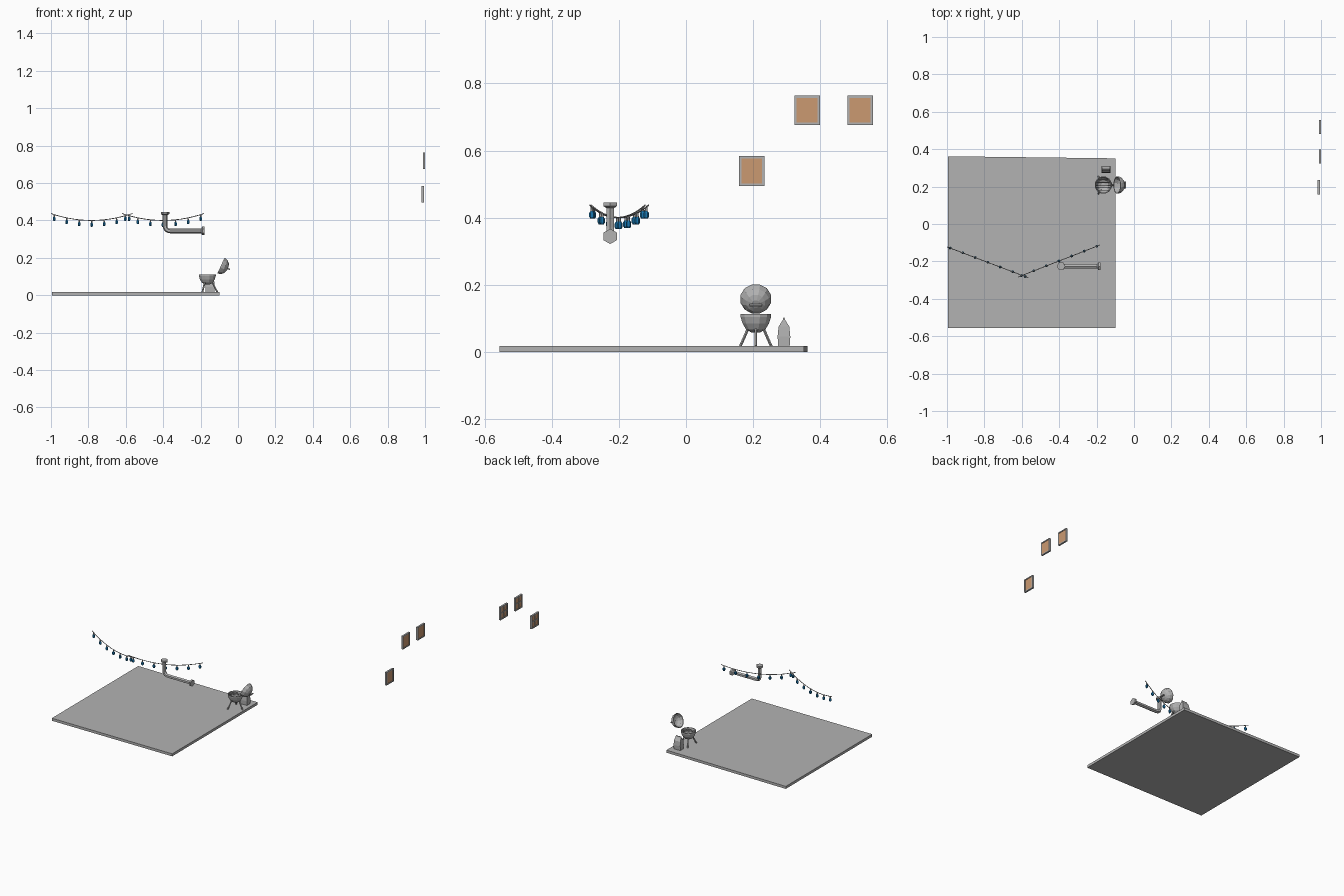
import bpy, bmesh, math
from mathutils import Vector, Matrix

default = bpy.data.objects.get("Cube")
if default:
    bpy.data.objects.remove(default)


def material(name, rgb):
    m = bpy.data.materials.new(name)
    m.use_nodes = True
    m.diffuse_color = (*rgb, 1)
    m.node_tree.nodes["Principled BSDF"].inputs["Base Color"].default_value = (*rgb, 1)
    return m


GREY = material("grey", (0.45, 0.45, 0.45))
TAN = material("tan", (0.6, 0.32, 0.165))
BLUE = material("blue", (0.01, 0.19, 0.45))


def finish(name, bm, mat):
    bmesh.ops.recalc_face_normals(bm, faces=bm.faces)
    mesh = bpy.data.meshes.new(name)
    bm.to_mesh(mesh)
    bm.free()
    mesh.materials.append(mat)
    ob = bpy.data.objects.new(name, mesh)
    bpy.context.collection.objects.link(ob)
    return ob


def bridge(bm, rings, cap):
    """Join successive vertex rings, optionally closing both ends."""
    n = len(rings[0])
    for a, b in zip(rings, rings[1:]):
        for i in range(n):
            j = (i + 1) % n
            bm.faces.new((a[i], a[j], b[j], b[i]))
    if cap:
        bm.faces.new(rings[0])
        bm.faces.new(rings[-1])


def sweep(name, pts, radii, sides, mat, ref=(0, 1, 0)):
    """Tube along a path; radii is one number or one per point."""
    pts = [Vector(p) for p in pts]
    if not isinstance(radii, (list, tuple)):
        radii = [radii] * len(pts)
    bm = bmesh.new()
    rings = []
    for k, p in enumerate(pts):
        t = (pts[min(k + 1, len(pts) - 1)] - pts[max(k - 1, 0)]).normalized()
        u = t.cross(Vector(ref)).normalized()
        v = t.cross(u)
        angles = [2 * math.pi * i / sides for i in range(sides)]
        rings.append([bm.verts.new(p + radii[k] * (u * math.cos(a) + v * math.sin(a)))
                      for a in angles])
    bridge(bm, rings, True)
    return finish(name, bm, mat)


def lathe(name, profile, sides, matrix, mat):
    """Revolve (radius, height) points about the local z axis."""
    bm = bmesh.new()
    rings = [[bm.verts.new(matrix @ Vector((r * math.cos(a), r * math.sin(a), h)))
              for a in (2 * math.pi * (i + 0.5) / sides for i in range(sides))]
             for r, h in profile]
    bridge(bm, rings, True)
    return finish(name, bm, mat)


def box(name, lo, hi, mat):
    bm = bmesh.new()
    bmesh.ops.create_cube(bm, size=1)
    lo, hi = Vector(lo), Vector(hi)
    for v in bm.verts:
        v.co = [(a + b) / 2 + c * (b - a) for a, b, c in zip(lo, hi, v.co)]
    return finish(name, bm, mat)


# Floor slab, its back edge slightly slanted
slab = box("floor_slab", (-0.995, -0.556, 0), (-0.1, 0.362, 0.017), GREY)
for v in slab.data.vertices:
    if v.co.x > -0.5 and v.co.y > 0:
        v.co.y = 0.351

# Wall frames: four borders, a tan panel and a cross on the back
for n, (x, y, z) in enumerate([(0.994, 0.361, 0.72), (0.994, 0.519, 0.72),
                               (0.988, 0.196, 0.539)], 1):
    w, h, b, d = 0.038, 0.044, 0.007, 0.006
    for s, side in ((-1, "front"), (1, "back")):
        e = sorted((s * w, s * (w - b)))
        box(f"frame_{n}_{side}_border", (x - d, y + e[0], z - h), (x + d, y + e[1], z + h), GREY)
    for s, side in ((-1, "bottom"), (1, "top")):
        e = sorted((s * h, s * (h - b)))
        box(f"frame_{n}_{side}_border", (x - d, y - w + b, z + e[0]),
            (x + d, y + w - b, z + e[1]), GREY)
    box(f"frame_{n}_panel", (x - 0.002, y - w + b, z - h + b),
        (x + 0.003, y + w - b, z + h - b), TAN)
    box(f"frame_{n}_back_upright", (x - d, y - 0.003, z - h + b),
        (x - 0.002, y + 0.003, z + h - b), GREY)
    box(f"frame_{n}_back_crossbar", (x - d, y - w + b, z - 0.003),
        (x - 0.002, y + w - b, z + 0.003), GREY)

# Sagging light strings with hanging bulbs
strings = {"left_string": ((-1, -0.122), (-0.565, -0.287)),
           "right_string": ((-0.62, -0.283), (-0.182, -0.112))}
for name, (start, end) in strings.items():
    def on_string(t):
        x, y = Vector(start).lerp(Vector(end), t)
        return Vector((x, y, 0.437 - 0.037 * (1 - (2 * t - 1) ** 2)))

    sweep(name, [on_string(i / 14) for i in range(15)], 0.0022, 5, GREY, (0, 0, 1))
    for i in range(7):
        p = on_string(0.04 + 0.92 * i / 6)
        at = Matrix.Translation(p)
        lathe(f"{name}_socket_{i}", [(0.0035, 0), (0.0045, -0.013)], 6, at, GREY)
        lathe(f"{name}_bulb_{i}", [(0.0045, -0.012), (0.008, -0.017), (0.008, -0.029),
                                   (0.005, -0.034)], 6, at, BLUE)

# Flue pipe with an elbow and a flange at each end
px, py, pz, bend = -0.39, -0.226, 0.344, 0.026
path = [(px, py, z) for z in (0.445, 0.434, 0.428)]
for i in range(6):
    a = math.pi / 2 * i / 5
    path.append((px + bend * (1 - math.cos(a)), py, pz + bend * (1 - math.sin(a))))
path += [(x, py, pz) for x in (-0.197, -0.191, -0.18)]
sweep("flue_pipe", path, [0.0227, 0.0227] + [0.0125] * 8 + [0.0227] * 2, 6, GREY)

# Grill bowl, grate and legs
gx, gy = -0.164, 0.208
R = 0.047
bowl = [(0.014, 0.058), (0.03, 0.067), (0.041, 0.085), (R, 0.104), (R, 0.112),
        (0.043, 0.112), (0.038, 0.088), (0.027, 0.072), (0.012, 0.064)]
lathe("grill_bowl", bowl, 12, Matrix.Translation((gx, gy, 0)), GREY)
for i in range(-2, 3):
    y = i * 0.014
    half = math.sqrt(0.042 ** 2 - y * y)
    sweep(f"grate_bar_{i + 3}", [(gx - half, gy + y, 0.105), (gx + half, gy + y, 0.105)],
          0.0018, 4, GREY)
for i in range(3):
    a = 2 * math.pi * i / 3
    c, s = math.cos(a), math.sin(a)
    sweep(f"grill_leg_{i + 1}", [(gx + r * c, gy + r * s, z)
                                 for r, z in ((0.024, 0.074), (0.053, 0.017))],
          0.0045, 6, GREY, (-s, c, 0))

# Open lid, its dome leaning back, with a handle on the crown
axis = Vector((0.91, 0, -0.41))
lid_at = Matrix.Translation((-0.091, gy, 0.159)) @ axis.to_track_quat("Z", "Y").to_matrix().to_4x4()
lid = [(0.043, 0), (R, 0), (R, 0.006), (0.041, 0.022), (0.028, 0.034), (0.012, 0.04),
       (0.012, 0.035), (0.026, 0.03), (0.038, 0.019), (0.043, 0.004)]
bm_lid = lathe("grill_lid", lid[1:] + lid[:1], 12, lid_at, GREY)
# Close the rim and open the lathe cap that covers the inside
bm = bmesh.new()
bm.from_mesh(bm_lid.data)
caps = [f for f in bm.faces if len(f.verts) == 12]
rings = [list(f.verts) for f in caps]
bmesh.ops.delete(bm, geom=caps, context="FACES_ONLY")
rim_edges = [e for e in bm.edges if e.is_boundary]
bmesh.ops.bridge_loops(bm, edges=rim_edges)
# Refill the crown between its outer and inner rings
crown = [f for f in bm.faces if all((lid_at.inverted() @ v.co).xy.length < 0.0125 for v in f.verts)]
bmesh.ops.delete(bm, geom=crown, context="FACES_ONLY")
bmesh.ops.holes_fill(bm, edges=[e for e in bm.edges if e.is_boundary], sides=12)
bmesh.ops.recalc_face_normals(bm, faces=bm.faces)
bm.to_mesh(bm_lid.data)
bm.free()

crown_at = Vector((-0.091, gy, 0.159)) + axis * 0.036
grip = crown_at + axis * 0.014
side = Vector((0, 0.018, 0))
sweep("lid_handle", [grip - side, grip + side], 0.004, 6, GREY, (0, 0, 1))
for s in (-0.6, 0.6):
    sweep("lid_handle_post", [crown_at + side * s - axis * 0.005, grip + side * s], 0.0028, 6, GREY)

# Fuel bag, pinched to a ridge at the top
bag_rows = [(0.024, 0.017, 0.017), (0.025, 0.019, 0.045), (0.023, 0.016, 0.075),
            (0.02, 0.003, 0.096), (0.02, 0.002, 0.102)]
bm = bmesh.new()
rings = [[bm.verts.new((-0.15 + sx * hx, 0.292 + sy * hy, z))
          for sx, sy in ((-1, -1), (1, -1), (1, 1), (-1, 1))] for hx, hy, z in bag_rows]
bridge(bm, rings, True)
finish("fuel_bag", bm, GREY)
